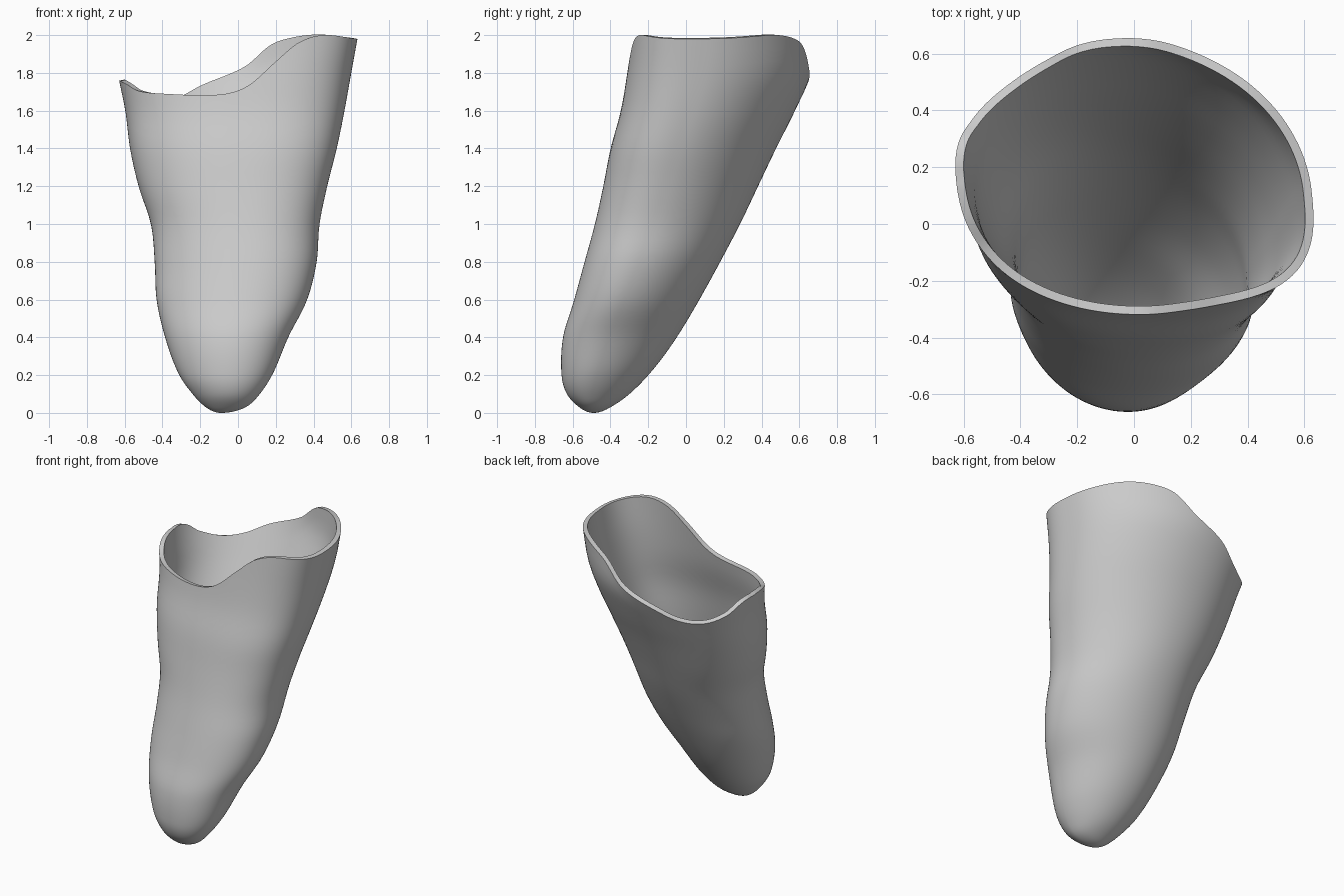
import bpy
import bmesh
from math import sin, cos, pi, sqrt

cube = bpy.data.objects.get("Cube")
if cube:
    bpy.data.objects.remove(cube, do_unlink=True)

SEGMENTS = 128
RINGS = 56
WALL = 0.03

# Horizontal sections: height, left edge, right edge, front edge, back edge
SECTIONS = [
    (0.0, -.09, -.09, -.49, -.49),
    (.03, -.17, .04, -.565, -.4),
    (.1, -.24, .115, -.63, -.3),
    (.2, -.31, .18, -.658, -.2),
    (.4, -.385, .265, -.65, -.05),
    (.6, -.43, .365, -.59, .07),
    (.8, -.44, .415, -.535, .18),
    (1, -.46, .43, -.48, .285),
    (1.2, -.525, .47, -.435, .38),
    (1.4, -.57, .52, -.395, .475),
    (1.6, -.595, .56, -.34, .575),
    (1.8, -.635, .595, -.305, .66),
    (2, -.66, .63, -.275, .67),
]

# Height of the brim across the width, for the front and the back edge
FRONT_BRIM = [(-.63, 1.76), (-.59, 1.74), (-.53, 1.705), (-.4, 1.69), (-.1, 1.685),
              (.05, 1.73), (.2, 1.86), (.32, 1.96), (.45, 2), (.63, 1.98)]
BACK_BRIM = [(-.63, 1.76), (-.57, 1.68), (-.46, 1.635), (-.33, 1.655), (-.2, 1.72),
             (.04, 1.825), (.18, 1.945), (.3, 1.985), (.45, 2), (.63, 1.98)]


def spline(points, at):
    """Smooth curve through (position, value) pairs."""
    last = len(points) - 1
    at = min(max(at, points[0][0]), points[last][0])
    i = 0
    while i < last - 1 and at > points[i + 1][0]:
        i += 1

    def slope(k):
        a, b = points[max(k - 1, 0)], points[min(k + 1, last)]
        return (b[1] - a[1]) / (b[0] - a[0])

    (p, u), (q, v) = points[i], points[i + 1]
    step = q - p
    t = (at - p) / step
    ease = t * t * (3 - 2 * t)
    bend = t * (1 - t) * step
    return u + (v - u) * ease + bend * ((1 - t) * slope(i) - t * slope(i + 1))


# Square-root spacing keeps the closed end round
EDGES = [[(sqrt(row[0]), row[k]) for row in SECTIONS] for k in range(1, 5)]


def wall_point(angle, z):
    """Point on the outside wall in a given direction and height."""
    left, right, front, back = (spline(edge, sqrt(z)) for edge in EDGES)
    c, s = cos(angle), sin(angle)
    mid_x = (left + right) / 2
    mid_y = front + (back - front) * .45
    # The front is flatter than the back, more so toward the brim
    power = 2 + (.17 * z * z if s < 0 else .05)
    radius = (abs(c) ** power + abs(s) ** power) ** (-1 / power)
    depth = back - mid_y if s > 0 else mid_y - front
    # Each section is slightly skewed, longer from back right to front left
    skew = .035 * (right - left)
    x = mid_x + radius * (c * (right - left) / 2 - s * skew)
    y = mid_y + radius * (s * depth - c * skew)
    return x, y, z


def brim_height(angle):
    brim = BACK_BRIM if sin(angle) > 0 else FRONT_BRIM
    z = 1.8
    for _ in range(4):
        z = spline(brim, wall_point(angle, z)[0])
    return z


# Cup wall: rings rising from a closed tip to the wavy brim
bm = bmesh.new()
tip = bm.verts.new(wall_point(0, 0))
angles = [2 * pi * i / SEGMENTS for i in range(SEGMENTS)]
brims = [brim_height(a) for a in angles]
below = None
for j in range(1, RINGS + 1):
    rise = (j / RINGS) ** 2
    ring = [bm.verts.new(wall_point(a, h * rise)) for a, h in zip(angles, brims)]
    for i in range(SEGMENTS):
        n = (i + 1) % SEGMENTS
        if below:
            bm.faces.new((below[i], below[n], ring[n], ring[i]))
        else:
            bm.faces.new((tip, ring[n], ring[i]))
    below = ring
bmesh.ops.recalc_face_normals(bm, faces=bm.faces[:])

mesh = bpy.data.meshes.new("socket_cup")
bm.to_mesh(mesh)
bm.free()
cup = bpy.data.objects.new("socket_cup", mesh)
bpy.context.collection.objects.link(cup)

# Even wall thickness, grown inward
shell = cup.modifiers.new("wall", "SOLIDIFY")
shell.thickness = WALL
shell.offset = -1

# Plain grey
grey = bpy.data.materials.new("plain_grey")
grey.use_nodes = True
colour = (.6, .6, .6, 1)
grey.diffuse_color = colour
grey.node_tree.nodes["Principled BSDF"].inputs["Base Color"].default_value = colour
mesh.materials.append(grey)

# Smooth wall with a crisp brim
bpy.ops.object.select_all(action="DESELECT")
cup.select_set(True)
bpy.context.view_layer.objects.active = cup
bpy.ops.object.modifier_apply(modifier=shell.name)
bpy.ops.object.shade_smooth_by_angle(angle=pi / 5)
